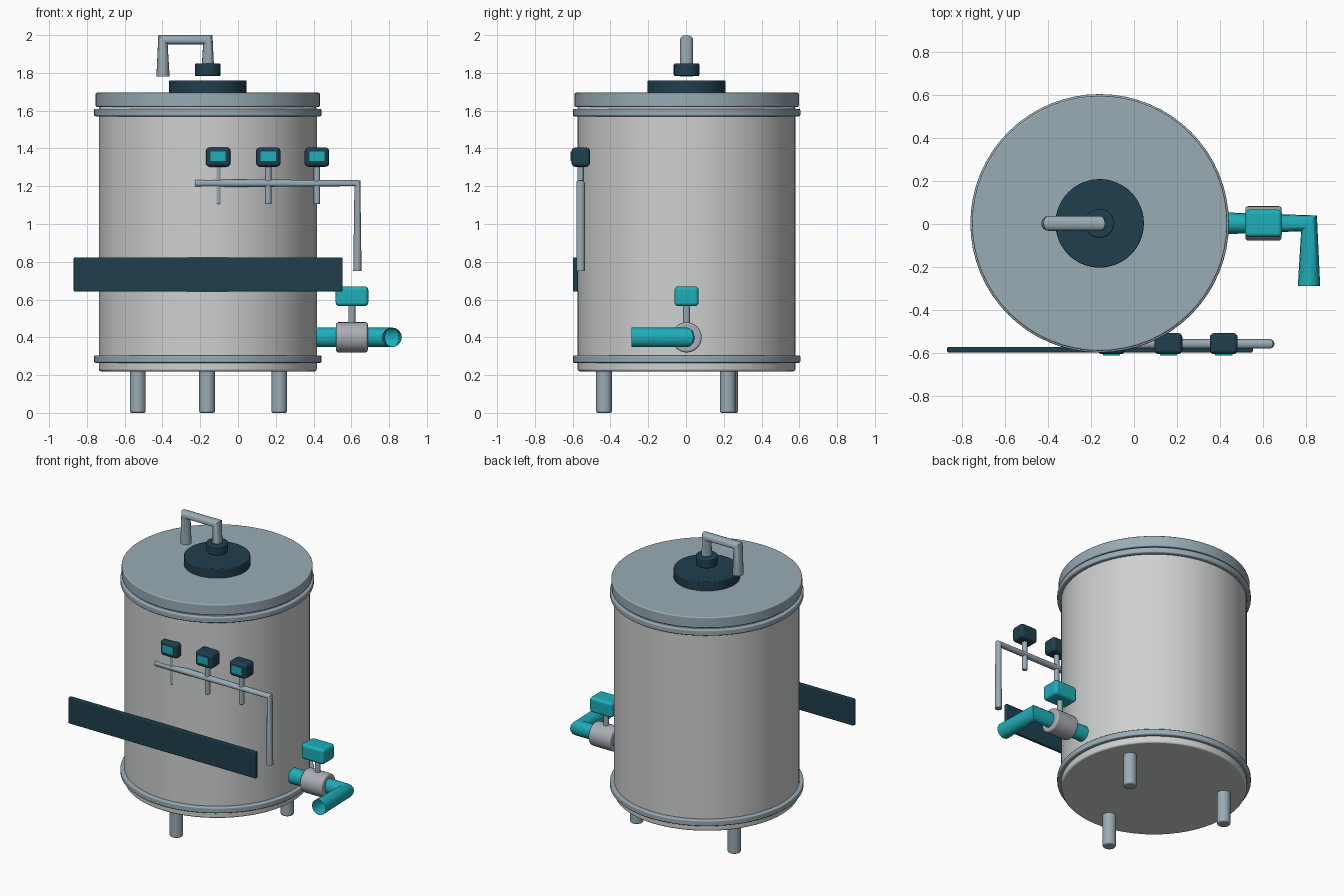
import bpy, math

if "Cube" in bpy.data.objects:
    bpy.data.objects.remove(bpy.data.objects["Cube"])


def material(name, rgb):
    m = bpy.data.materials.new(name)
    m.diffuse_color = (*rgb, 1)
    m.use_nodes = True
    m.node_tree.nodes["Principled BSDF"].inputs["Base Color"].default_value = m.diffuse_color
    return m


SHELL = material("shell_light_grey", (0.62, 0.63, 0.63))
STEEL = material("blue_grey_steel", (0.32, 0.41, 0.46))
GREY = material("valve_grey", (0.40, 0.42, 0.46))
DARK = material("dark_navy", (0.014, 0.050, 0.076))
TEAL = material("teal", (0.013, 0.43, 0.49))

CX, CY = -0.16, 0.003     # tank axis
GY = -0.558               # gauge line depth


def finish(ob, name, mat, bevel, segs=3):
    ob.name = name
    ob.data.materials.append(mat)
    bpy.ops.object.shade_smooth_by_angle(angle=math.radians(35))
    if bevel:
        b = ob.modifiers.new("rounded_edges", 'BEVEL')
        b.width, b.segments = bevel, segs
        b.limit_method, b.angle_limit = 'ANGLE', math.radians(40)
        b.harden_normals = True
    return ob


def cylinder(name, mat, x, y, z0, z1, r, bevel=0.0, sides=32):
    bpy.ops.mesh.primitive_cylinder_add(vertices=sides, radius=r, depth=z1 - z0,
                                        location=(x, y, (z0 + z1) / 2))
    return finish(bpy.context.object, name, mat, bevel)


def box(name, mat, x, y, z, bevel=0.0):
    """Box from (min, max) pairs along each axis."""
    bpy.ops.mesh.primitive_cube_add(size=1, location=[sum(p) / 2 for p in (x, y, z)])
    ob = bpy.context.object
    ob.scale = [p[1] - p[0] for p in (x, y, z)]
    bpy.ops.object.transform_apply(location=False, rotation=False, scale=True)
    return finish(ob, name, mat, bevel)


def pipe(name, mat, points, r, caps=False):
    """Round tube swept along straight runs."""
    cu = bpy.data.curves.new(name, 'CURVE')
    cu.dimensions = '3D'
    cu.bevel_depth, cu.bevel_resolution = r, 6
    cu.use_fill_caps = caps
    sp = cu.splines.new('POLY')
    sp.points.add(len(points) - 1)
    for p, co in zip(sp.points, points):
        p.co = (*co, 1)
    ob = bpy.data.objects.new(name, cu)
    bpy.context.collection.objects.link(ob)
    bpy.ops.object.select_all(action='DESELECT')
    ob.select_set(True)
    bpy.context.view_layer.objects.active = ob
    bpy.ops.object.convert(target='MESH')
    ob = bpy.context.object
    ob.data.materials.clear()
    return finish(ob, name, mat, 0)


# Tank shell, rings and lid
cylinder("tank_shell", SHELL, CX, CY, 0.22, 1.622, 0.577, 0.012, 64)
cylinder("lower_ring", STEEL, CX, CY, 0.265, 0.305, 0.602, 0.008, 64)
cylinder("upper_ring", STEEL, CX, CY, 1.57, 1.61, 0.602, 0.008, 64)
cylinder("lid", STEEL, CX, CY, 1.62, 1.695, 0.594, 0.008, 64)

# Hatch, collar and vent pipe
cylinder("hatch", DARK, CX, CY, 1.69, 1.76, 0.206, 0.006, 64)
cylinder("vent_collar", DARK, CX, CY, 1.783, 1.85, 0.068, 0.008)
pipe("vent_pipe", STEEL, [(CX, CY, 1.79), (CX, CY, 1.975),
                          (-0.397, CY, 1.975), (-0.397, CY, 1.78)], 0.035)

# Three legs
for i, deg in enumerate((-90.5, 30, 148)):
    a = math.radians(deg)
    cylinder(f"leg_{i + 1}", STEEL, CX + 0.437 * math.cos(a), CY + 0.437 * math.sin(a),
             0.0, 0.24, 0.042, 0.01)

# Front plate
box("front_plate", DARK, (-0.87, 0.553), (-0.598, -0.572), (0.643, 0.823), 0.006)

# Gauge line with three gauges
pipe("gauge_line", STEEL, [(-0.227, GY, 1.216), (0.632, GY, 1.216), (0.632, GY, 0.75)], 0.022, True)
for i, gx in enumerate((-0.105, 0.16, 0.418)):
    cylinder(f"gauge_stem_{i + 1}", STEEL, gx, GY, 1.105, 1.32, 0.017, 0.006, 20)
    box(f"gauge_body_{i + 1}", DARK, (gx - 0.065, gx + 0.065), (-0.606, -0.508), (1.303, 1.405), 0.02)
    box(f"gauge_screen_{i + 1}", TEAL, (gx - 0.04, gx + 0.04), (-0.612, -0.604), (1.333, 1.383))

# Outlet valve and spout
pipe("outlet_spout", TEAL, [(0.39, CY, 0.4), (0.815, CY, 0.4), (0.815, -0.288, 0.4)], 0.052)
body = cylinder("valve_body", GREY, 0.603, CY, 0.316, 0.484, 0.08, 0.012)
body.rotation_euler = (0, math.pi / 2, 0)
body.location.z = 0.4
cylinder("valve_stem", STEEL, 0.603, CY, 0.45, 0.59, 0.018, 0, 20)
box("valve_actuator", TEAL, (0.517, 0.69), (CY - 0.064, CY + 0.064), (0.565, 0.67), 0.02)
